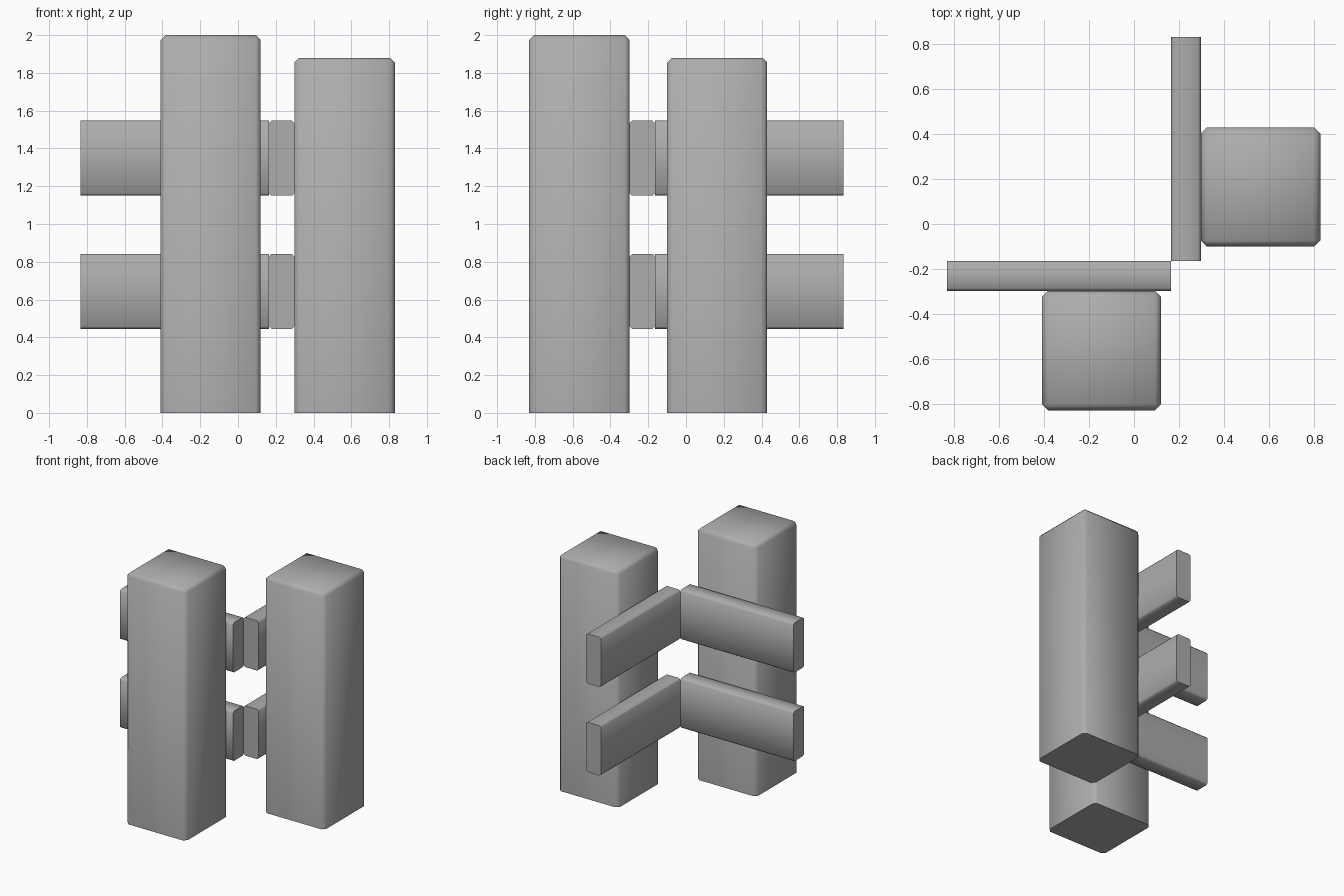
import bpy, bmesh, math
from mathutils import Vector

if "Cube" in bpy.data.objects:
    bpy.data.objects.remove(bpy.data.objects["Cube"])

grey = bpy.data.materials.new("plain_grey")
grey.diffuse_color = (0.42, 0.42, 0.42, 1)
grey.use_nodes = True
grey.node_tree.nodes["Principled BSDF"].inputs["Base Color"].default_value = grey.diffuse_color


def beveled_box(name, lo, hi, width, pick):
    """Box from corner lo to corner hi, chamfering the edges chosen by pick."""
    lo, hi = Vector(lo), Vector(hi)
    bm = bmesh.new()
    bmesh.ops.create_cube(bm, size=1)
    for v in bm.verts:
        v.co = Vector([(lo[i] + hi[i]) / 2 + v.co[i] * (hi[i] - lo[i]) for i in range(3)])
    edges = [e for e in bm.edges if pick(e)]
    bmesh.ops.bevel(bm, geom=edges, offset=width, segments=1, affect='EDGES')
    bmesh.ops.recalc_face_normals(bm, faces=bm.faces)
    mesh = bpy.data.meshes.new(name)
    bm.to_mesh(mesh)
    bm.free()
    mesh.materials.append(grey)
    ob = bpy.data.objects.new(name, mesh)
    bpy.context.collection.objects.link(ob)
    bpy.ops.object.select_all(action='DESELECT')
    ob.select_set(True)
    bpy.context.view_layer.objects.active = ob
    bpy.ops.object.shade_smooth_by_angle(angle=math.radians(60))
    return ob


def not_bottom(e):
    return max(v.co.z for v in e.verts) > 0.01


def along(axis):
    return lambda e: abs(e.verts[0].co[axis] - e.verts[1].co[axis]) > 0.9


# Square posts, flat at the foot
beveled_box("tall_post", (-0.41, -0.83, 0), (0.12, -0.298, 2.0), 0.026, not_bottom)
beveled_box("short_post", (0.298, -0.10, 0), (0.83, 0.43, 1.88), 0.026, not_bottom)

# Two levels of rails meeting at the corner
for level, z in (("lower", 0.445), ("upper", 1.15)):
    beveled_box(level + "_left_rail", (-0.833, -0.298, z), (0.165, -0.165, z + 0.397), 0.013, along(0))
    beveled_box(level + "_back_rail", (0.165, -0.165, z), (0.298, 0.833, z + 0.397), 0.013, along(1))
